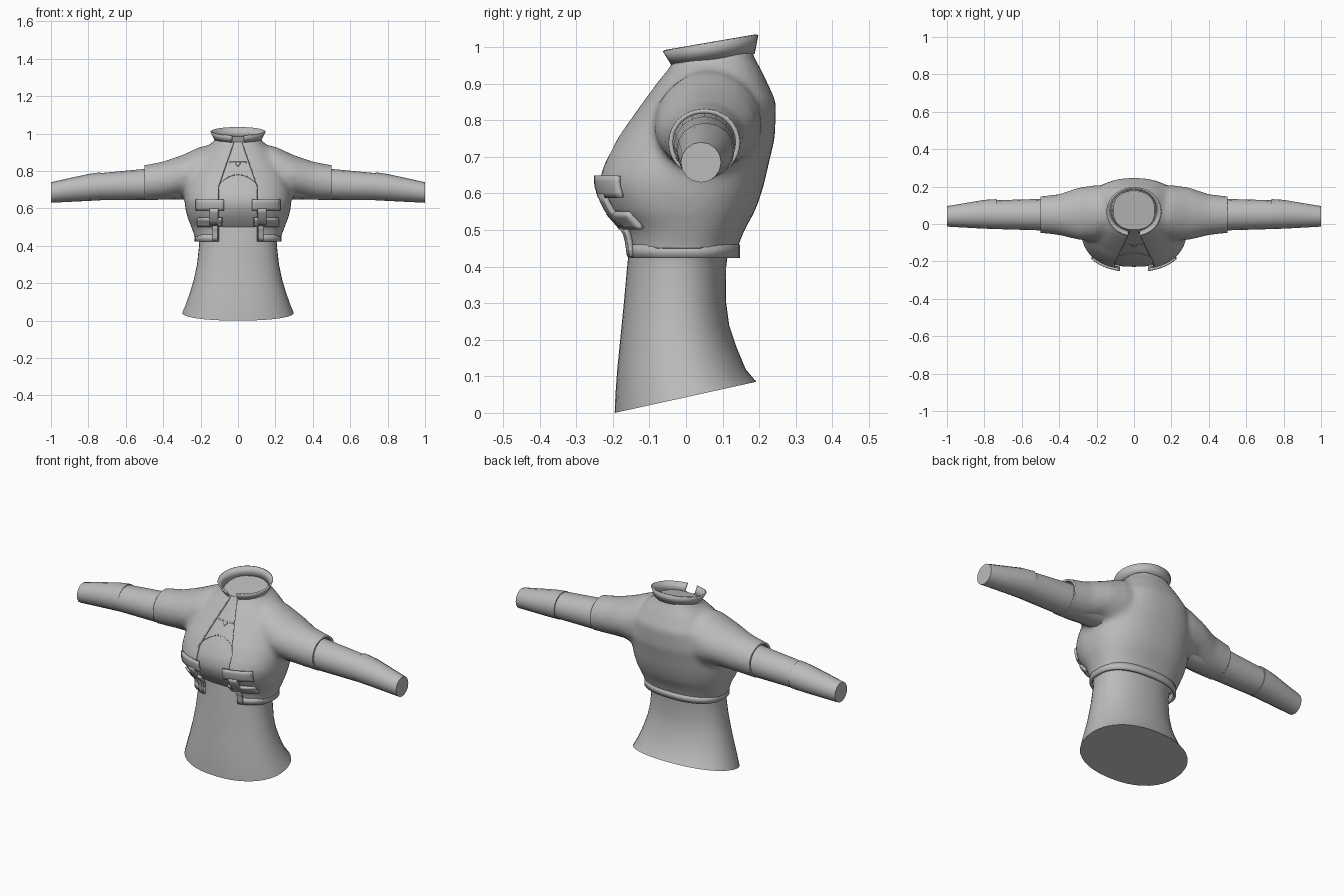
import bpy, bmesh, math
from mathutils import Vector
from mathutils.bvhtree import BVHTree

cube = bpy.data.objects.get("Cube")
if cube:
    bpy.data.objects.remove(cube, do_unlink=True)

grey = bpy.data.materials.new("plain grey")
grey.use_nodes = True
COLOUR = (0.5, 0.5, 0.5, 1)
grey.diffuse_color = COLOUR
grey.node_tree.nodes["Principled BSDF"].inputs["Base Color"].default_value = COLOUR


def add_object(name, bm, angle=40):
    mesh = bpy.data.meshes.new(name)
    bmesh.ops.recalc_face_normals(bm, faces=bm.faces)
    bm.to_mesh(mesh)
    bm.free()
    mesh.materials.append(grey)
    ob = bpy.data.objects.new(name, mesh)
    bpy.context.collection.objects.link(ob)
    bpy.ops.object.select_all(action='DESELECT')
    ob.select_set(True)
    bpy.context.view_layer.objects.active = ob
    bpy.ops.object.shade_smooth_by_angle(angle=math.radians(angle))
    return ob


def loft(rings, caps=True):
    bm = bmesh.new()
    loops = [[bm.verts.new(p) for p in ring] for ring in rings]
    n = len(loops[0])
    for a, b in zip(loops, loops[1:]):
        for i in range(n):
            bm.faces.new((a[i], a[(i + 1) % n], b[(i + 1) % n], b[i]))
    if caps:
        bm.faces.new(loops[0])
        bm.faces.new(loops[-1])
    bmesh.ops.recalc_face_normals(bm, faces=bm.faces)
    return bm


# Horizontal body ring: front and back heights, front and back depth, half width
def body_ring(row, inset=0.0, sides=40, power=2.4):
    zf, zb, yf, yb, hw = row
    yf, yb, hw = yf + inset, yb - inset, hw - inset
    pts = []
    for i in range(sides):
        a = 2 * math.pi * i / sides
        c, s = math.cos(a), math.sin(a)
        u = math.copysign(abs(c) ** (2 / power), c)
        v = math.copysign(abs(s) ** (2 / power), s)
        k = (v + 1) / 2
        pts.append(Vector((hw * u, yf + (yb - yf) * k, zf + (zb - zf) * k)))
    return pts


# Arm ring across x: centre y, z and radii
def arm_ring(row, side, sides=20):
    x, yc, zc, ry, rz = row
    return [Vector((side * x, yc + ry * math.cos(2 * math.pi * i / sides),
                    zc + rz * math.sin(2 * math.pi * i / sides))) for i in range(sides)]


# Half width of the front opening at a height
def opening(z):
    return min(0.105, 0.022 + max(0, 0.955 - z) * 0.35)


def cut(bm, point, normal, clear=False):
    geom = bm.verts[:] + bm.edges[:] + bm.faces[:]
    bmesh.ops.bisect_plane(bm, geom=geom, plane_co=point, plane_no=normal, clear_outer=clear)


def open_front(bm, width=opening):
    w_top, w_low = width(0.955), width(0.5)
    slope = width(0.855) - width(0.955)
    for s in (1, -1):
        cut(bm, (s * w_low, 0, 0), (s, 0, 0))
        if slope:
            cut(bm, (s * w_top, 0, 0.955), (s * 0.1, 0, slope))
    gone = []
    for f in bm.faces:
        c = f.calc_center_median()
        if c.y < 0.03 and abs(c.x) < width(c.z):
            gone.append(f)
    bmesh.ops.delete(bm, geom=gone, context='FACES')


def thicken(ob, amount, offset=-1):
    m = ob.modifiers.new("thickness", 'SOLIDIFY')
    m.thickness, m.offset = amount, offset


CHEST = [(.45, .45, -.160, .140, .232), (.50, .50, -.168, .160, .250),
         (.55, .55, -.215, .188, .270), (.595, .59, -.236, .203, .281),
         (.64, .63, -.247, .215, .286),
         (.69, .68, -.228, .226, .285), (.75, .75, -.195, .243, .275),
         (.84, .85, -.128, .247, .235), (.91, .93, -.075, .210, .175),
         (.955, .985, -.036, .180, .117)]
HIPS = [(0, .085, -.195, .192, .298), (.05, .12, -.193, .163, .280),
        (.12, .18, -.188, .138, .257), (.20, .24, -.180, .118, .236),
        (.30, .30, -.170, .110, .219), (.40, .40, -.161, .110, .208),
        (.44, .44, -.157, .115, .210)]

# Inner body with shirt
body_bm = loft([body_ring(r, power=2.2) for r in HIPS]
               + [body_ring(r, 0.018) for r in CHEST[1:-1]]
               + [body_ring(CHEST[-1], 0.006)])
body_tree = BVHTree.FromBMesh(body_bm)
add_object("body", body_bm)

# Jacket solid: chest joined with both shoulders, evened out
SLEEVE = [(.10, .07, .80, .10, .150), (.20, .06, .788, .150, .143),
          (.30, .055, .775, .140, .110), (.40, .05, .750, .110, .101),
          (.50, .05, .738, .099, .094), (.54, .05, .734, .098, .093)]
chest_rows = [(.41, .41, -.16, .135, .23)] + CHEST + [(1.0, 1.03, -.036, .180, .117)]
solid = add_object("jacket_solid", loft([body_ring(r) for r in chest_rows]))
helpers = [solid]
for side in (1, -1):
    part = add_object("shoulder_solid", loft([arm_ring(r, side) for r in SLEEVE]))
    part.hide_render = True
    helpers.append(part)
    m = solid.modifiers.new("join", 'BOOLEAN')
    m.operation, m.object, m.solver = 'UNION', part, 'EXACT'
m = solid.modifiers.new("even", 'REMESH')
m.mode, m.voxel_size = 'VOXEL', 0.014
m = solid.modifiers.new("soften", 'SMOOTH')
m.factor, m.iterations = 0.5, 8
deps = bpy.context.evaluated_depsgraph_get()
even = bpy.data.meshes.new_from_object(solid.evaluated_get(deps))
jacket_bm = bmesh.new()
jacket_bm.from_mesh(even)
bpy.data.meshes.remove(even)
for ob in helpers:
    bpy.data.objects.remove(ob, do_unlink=True)
jacket_tree = BVHTree.FromBMesh(jacket_bm)

# Trim cuffs, hem and neck, then open the front
for s in (1, -1):
    cut(jacket_bm, (s * 0.5, 0, 0), (s, 0, 0), True)
cut(jacket_bm, (0, 0, 0.45), (0, 0, -1), True)
cut(jacket_bm, (0, -0.036, 0.955), (0, -0.139, 0.99), True)
open_front(jacket_bm)
thicken(add_object("jacket", jacket_bm), 0.012)

# Hem band
hem = loft([body_ring((z, z, -.165, .147, .232)) for z in (.423, .46)], False)
open_front(hem)
thicken(add_object("hem_band", hem), 0.014)

# Flared stand-up collar with a front notch
collar = loft([body_ring((.952, .983, -.036, .180, .117), power=2),
               body_ring((.992, 1.035, -.060, .190, .140), power=2)], False)
open_front(collar, lambda z: 0.03)
thicken(add_object("collar", collar), 0.008)

# Arms: upper arm and forearm
UPPER = [(.25, .05, .735, .088, .086), (.50, .05, .728, .084, .083),
         (.74, .05, .716, .077, .072)]
FORE = [(.735, .053, .718, .080, .075), (.80, .052, .712, .077, .072),
        (1.0, .041, .685, .055, .055)]
for side, label in ((1, "left"), (-1, "right")):
    add_object(label + "_upper_arm", loft([arm_ring(r, side, 16) for r in UPPER]))
    add_object(label + "_forearm", loft([arm_ring(r, side, 16) for r in FORE]))


# Plate laid on the front of a surface
def plate(name, tree, xs, low, high, lift, thick, steps=8):
    bm = bmesh.new()
    grid = []
    for i in range(steps + 1):
        x = xs[0] + (xs[1] - xs[0]) * i / steps
        col = []
        for k in range(5):
            z = low(x) + (high(x) - low(x)) * k / 4
            hit = tree.ray_cast(Vector((x, -1, z)), Vector((0, 1, 0)))[0]
            col.append(bm.verts.new((x, (hit.y if hit else -0.16) - lift, z)))
        grid.append(col)
    for a, b in zip(grid, grid[1:]):
        for k in range(4):
            bm.faces.new((a[k], b[k], b[k + 1], a[k + 1]))
    ob = add_object(name, bm)
    thicken(ob, thick, 0)


def flat(z):
    return lambda x: z


# Chest straps and buckles: x from, x to, bottom, top, lift
STRAPS = [("upper_strap", .075, .222, .590, .648, .006),
          ("buckle", .105, .150, .515, .600, .010),
          ("lower_strap", .085, .215, .505, .548, .008),
          ("front_tab", .108, .135, .428, .510, .008)]
for side, label in ((1, "left"), (-1, "right")):
    for name, x0, x1, z0, z1, lift in STRAPS:
        plate(label + "_" + name, jacket_tree, (side * x0, side * x1),
              flat(z0), flat(z1), lift, 0.014)

# Shirt seam and small neckline tab
plate("shirt_seam", body_tree, (-.1, .1), lambda x: .779 - 5 * x * x,
      lambda x: .783 - 5 * x * x, 0.001, 0.004, 16)
plate("neckline_trim", body_tree, (-.045, .045), flat(.842), flat(.848), 0.001, 0.005)
plate("neckline_tab", body_tree, (-.012, .012), lambda x: .825 + abs(x),
      flat(.845), 0.003, 0.006)
